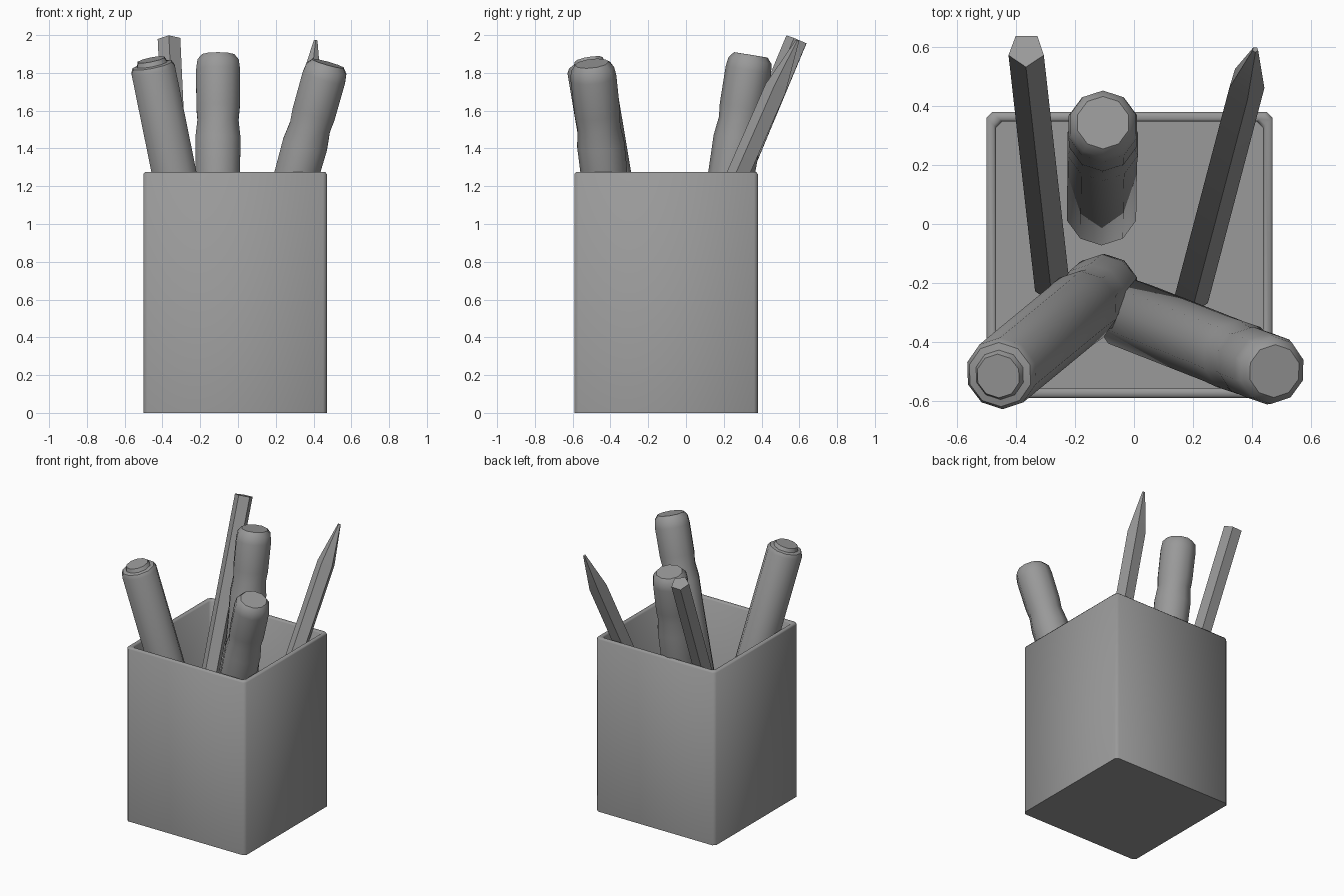
import bpy, bmesh, math
from mathutils import Vector

cube = bpy.data.objects.get("Cube")
if cube:
    bpy.data.objects.remove(cube, do_unlink=True)

grey = bpy.data.materials.new("plain_grey")
grey.use_nodes = True
GREY = (0.32, 0.32, 0.32, 1)
grey.diffuse_color = GREY
grey.node_tree.nodes["Principled BSDF"].inputs["Base Color"].default_value = GREY


def loft(name, rings, smooth_angle):
    """Skin a stack of equal-length rings and cap both ends."""
    bm = bmesh.new()
    loops = [[bm.verts.new(p) for p in ring] for ring in rings]
    n = len(loops[0])
    for a, b in zip(loops, loops[1:]):
        for i in range(n):
            j = (i + 1) % n
            bm.faces.new((a[i], a[j], b[j], b[i]))
    bm.faces.new(loops[0][::-1])
    bm.faces.new(loops[-1])
    mesh = bpy.data.meshes.new(name)
    bm.to_mesh(mesh)
    bm.free()
    obj = bpy.data.objects.new(name, mesh)
    bpy.context.collection.objects.link(obj)
    mesh.materials.append(grey)
    bpy.ops.object.select_all(action="DESELECT")
    obj.select_set(True)
    bpy.context.view_layer.objects.active = obj
    bpy.ops.object.shade_smooth_by_angle(angle=math.radians(smooth_angle))
    return obj


def square_ring(half, z, cut=0.02):
    """Square with clipped corners, centred on the cup."""
    k = half - cut
    pts = [(half, -k), (half, k), (k, half), (-k, half),
           (-half, k), (-half, -k), (-k, -half), (k, -half)]
    return [(x - 0.015, y - 0.105, z) for x, y in pts]


def stick(name, start, end, profile, sides, smooth_angle):
    """Turned part along start-end; profile holds (distance, radius)."""
    start, end = Vector(start), Vector(end)
    axis = (end - start).normalized()
    front = Vector((0, -1, 0))
    front = (front - axis * front.dot(axis)).normalized()
    side = axis.cross(front)
    rings = []
    for d, r in profile:
        ring = []
        for i in range(sides):
            t = math.tau * i / sides
            ring.append(start + axis * d + (front * math.cos(t) + side * math.sin(t)) * r)
        rings.append(ring)
    return loft(name, rings, smooth_angle)


# Open square cup with a softened rim
loft("cup", [square_ring(h, z) for h, z in (
    (0.485, 0), (0.485, 1.265), (0.477, 1.275), (0.46, 1.275),
    (0.452, 1.265), (0.452, 0.035))], 50)

# Markers: button end, barrel, slightly flared cap collar, chamfered cap
MARKER = [(0, 0.075), (0.025, 0.085), (0.03, 0.11), (0.055, 0.123),
          (1.25, 0.123), (1.43, 0.126), (1.53, 0.114), (1.6, 0.121),
          (1.8, 0.122), (1.85, 0.115), (1.88, 0.09)]
stick("back_marker", (-0.11, 0.04, 0.04), (-0.105, 0.345, 1.905), MARKER, 10, 50)
stick("left_marker", (-0.03, -0.30, 0.05), (0.48, -0.50, 1.865), MARKER, 10, 50)
stick("right_marker", (-0.46, -0.515, 1.87), (-0.09, -0.21, 0.05), MARKER, 10, 50)

# Pencils: one blunt end up, one sharpened point up
stick("blunt_pencil", (-0.275, -0.21, 0.06), (-0.365, 0.59, 1.975),
      [(0, 0.063), (2.077, 0.063)], 5, 30)
stick("sharp_pencil", (0.19, -0.25, 0.06), (0.412, 0.595, 1.98),
      [(0, 0.063), (1.82, 0.063), (2.1, 0.01)], 5, 30)
